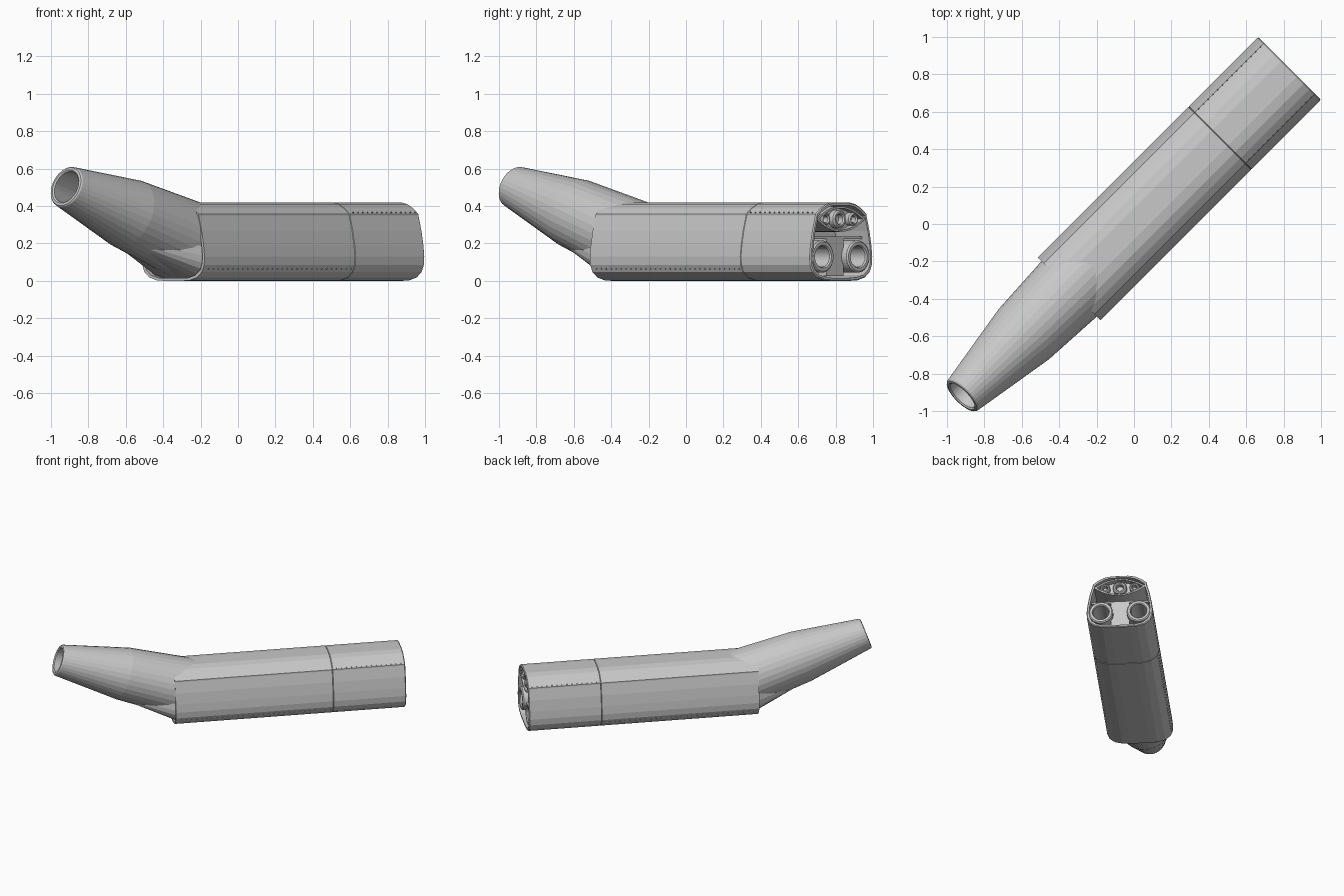
import bpy, bmesh, math
from mathutils import Matrix, Vector

cube = bpy.data.objects.get("Cube")
if cube:
    bpy.data.objects.remove(cube)

grey = bpy.data.materials.new("plain grey")
grey.use_nodes = True
colour = (0.58, 0.58, 0.58, 1)
grey.diffuse_color = colour
grey.node_tree.nodes["Principled BSDF"].inputs["Base Color"].default_value = colour

# Parts are built along y, then turned onto the diagonal
TURN = Matrix.Rotation(-math.pi / 4, 4, "Z")
BACK, FRONT = 1.177, -0.49


def finish(bm, name):
    bmesh.ops.recalc_face_normals(bm, faces=bm.faces)
    bm.transform(TURN)
    mesh = bpy.data.meshes.new(name)
    bm.to_mesh(mesh)
    bm.free()
    mesh.materials.append(grey)
    ob = bpy.data.objects.new(name, mesh)
    bpy.context.collection.objects.link(ob)
    return ob


def loft(name, rings):
    """Skin a list of equal rings and cap both ends."""
    bm = bmesh.new()
    loops = [[bm.verts.new(p) for p in ring] for ring in rings]
    n = len(loops[0])
    for a, b in zip(loops, loops[1:]):
        for i in range(n):
            j = (i + 1) % n
            bm.faces.new((a[i], a[j], b[j], b[i]))
    bm.faces.new(loops[0])
    bm.faces.new(loops[-1])
    return finish(bm, name)


def circle(y, z, r, tilt=0.0, x=0.0, n=32):
    pts = []
    for i in range(n):
        t = 2 * math.pi * i / n
        up = r * math.sin(t)
        pts.append((x + r * math.cos(t), y + up * math.sin(tilt), z + up * math.cos(tilt)))
    return pts


def box(name, centre, size):
    bm = bmesh.new()
    bmesh.ops.create_cube(bm, size=1)
    bm.transform(Matrix.Translation(centre) @ Matrix.Diagonal((*size, 1)))
    return finish(bm, name)


# Body: rounded trapezoid section with a small ledge under the lid
half = [(0.06, 0.42), (0.11, 0.41), (0.155, 0.387), (0.192, 0.358), (0.193, 0.348),
        (0.215, 0.27), (0.23, 0.19), (0.237, 0.13), (0.234, 0.085), (0.218, 0.048),
        (0.18, 0.018), (0.125, 0.003), (0.07, 0)]
section = half + [(-x, z) for x, z in reversed(half)]


def body_ring(y, inset=0.0):
    k = 1 - inset / 0.21
    return [(x * k, y, 0.21 + (z - 0.21) * k) for x, z in section]


SEAM = 0.65
loft("body_shell", [
    body_ring(FRONT + 0.05, 0.014), body_ring(FRONT, 0.014), body_ring(FRONT),
    body_ring(SEAM - 0.003), body_ring(SEAM, 0.003), body_ring(SEAM + 0.003),
    body_ring(BACK - 0.006), body_ring(BACK, 0.005), body_ring(BACK, 0.016),
    body_ring(BACK - 0.25, 0.016)])

# Upswept nozzle with an open mouth
tilt = math.radians(20)
loft("nozzle", [
    circle(-0.86, 0.37, 0.13, tilt), circle(-1.297, 0.503, 0.087, tilt),
    circle(-1.304, 0.505, 0.095, tilt), circle(-1.302, 0.504, 0.108, tilt),
    circle(-1.295, 0.502, 0.114, tilt), circle(-0.833, 0.36, 0.19, tilt),
    circle(-0.41, 0.225, 0.214, tilt), circle(-0.25, 0.195, 0.2, tilt)])

# Wedge fairing below the nozzle
lower = [(x, z) for x, z in section if z < 0.2]


def fairing_ring(y, wide, bottom, top):
    return [(x * wide, y, bottom + z / 0.19 * (top - bottom)) for x, z in lower]


loft("nozzle_fairing", [fairing_ring(-0.86, 0.35, 0.19, 0.22),
                        fairing_ring(FRONT + 0.03, 0.93, 0.015, 0.185)])


# Round sockets in the rear opening
def socket(name, x, z, outer, inner, lip, depth):
    loft(name, [circle(lip - depth, z, outer, x=x), circle(lip - 0.008, z, outer, x=x),
                circle(lip, z, outer - 0.008, x=x), circle(lip, z, inner + 0.006, x=x),
                circle(lip - 0.008, z, inner, x=x), circle(lip - depth + 0.01, z, inner, x=x)])


for side, sx in (("right", -1), ("left", 1)):
    socket(side + "_large_socket", sx * 0.135, 0.13, 0.086, 0.056, BACK - 0.005, 0.24)
    socket(side + "_small_socket", sx * 0.105, 0.33, 0.035, 0.018, BACK - 0.01, 0.09)
socket("middle_small_socket", 0, 0.33, 0.049, 0.026, BACK - 0.01, 0.09)


# Lens-shaped frame around the small sockets
def lens(y, w, h, n=12):
    xs = [-1 + 2 * i / n for i in range(n + 1)]
    top = [(x * w, y, 0.33 + h * (1 - x * x)) for x in xs]
    return top + [(x, y, 0.66 - z) for x, y, z in reversed(top[1:-1])]


loft("socket_frame", [lens(BACK - 0.24, 0.185, 0.068), lens(BACK - 0.006, 0.185, 0.068),
                      lens(BACK - 0.006, 0.165, 0.058), lens(BACK - 0.05, 0.165, 0.058)])

# Divider shelf and the panel between the large sockets
box("divider_shelf", (0, BACK - 0.15, 0.23), (0.41, 0.2, 0.012))
box("centre_panel", (0, BACK - 0.15, 0.125), (0.13, 0.2, 0.2))

# Rivet rows along the lid and the lower edge
bm = bmesh.new()
rows = [(0.191, 0.366, SEAM + 0.03, BACK - 0.03, 14), (0.227, 0.064, FRONT + 0.04, SEAM - 0.02, 30)]
for x, z, start, end, count in rows:
    for sx in (-1, 1):
        for i in range(count):
            y = start + (end - start) * i / (count - 1)
            bmesh.ops.create_icosphere(bm, subdivisions=1, radius=0.004,
                                       matrix=Matrix.Translation(Vector((sx * x, y, z))))
finish(bm, "rivets")
